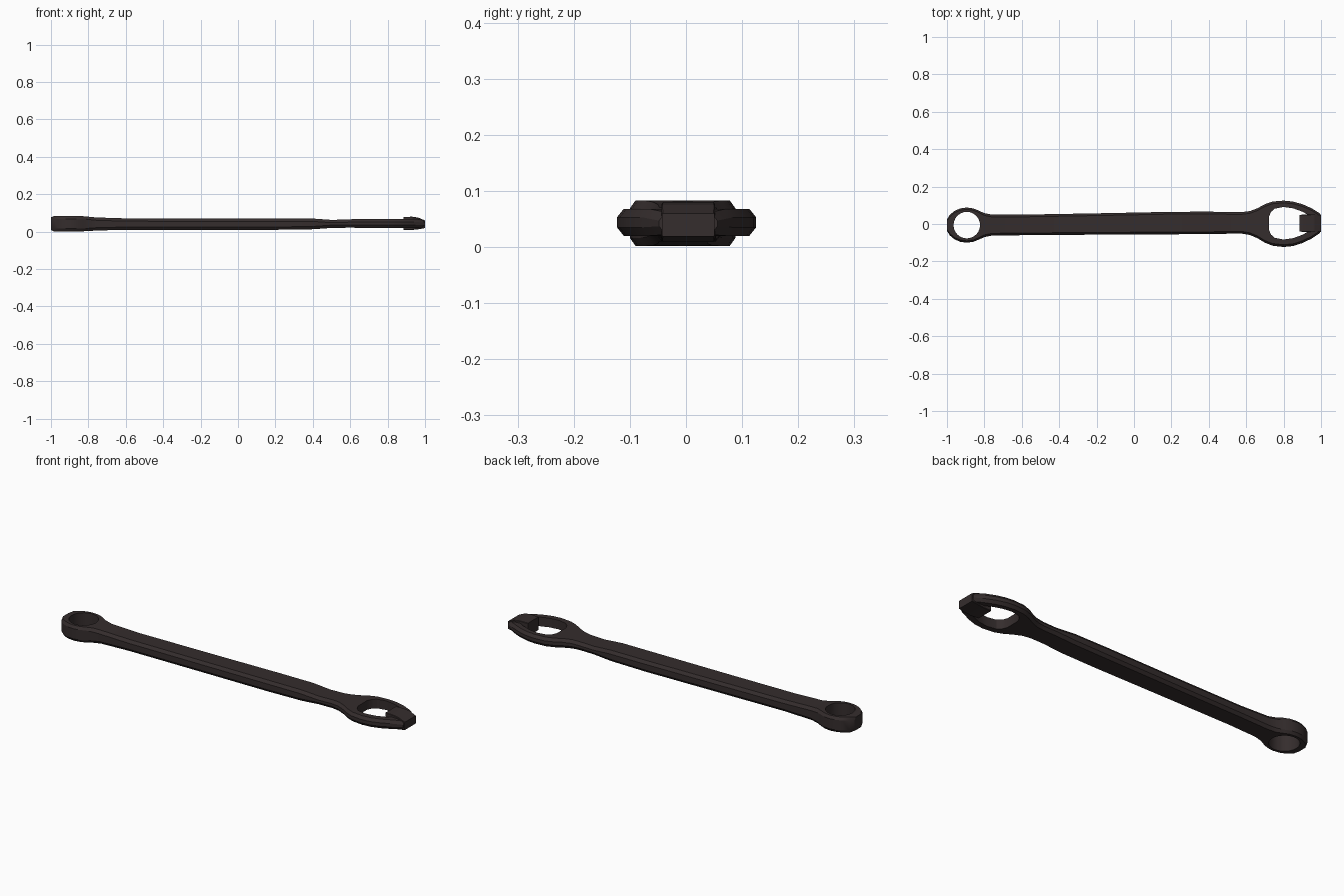
import bpy, bmesh, math

if "Cube" in bpy.data.objects:
    bpy.data.objects.remove(bpy.data.objects["Cube"])

steel = bpy.data.materials.new("dark brown steel")
steel.diffuse_color = (0.035, 0.026, 0.026, 1)
steel.use_nodes = True
steel.node_tree.nodes["Principled BSDF"].inputs["Base Color"].default_value = steel.diffuse_color


def loft(name, sections):
    """Skin a row of closed sections, each a list of points."""
    bm = bmesh.new()
    rings = [[bm.verts.new(p) for p in s] for s in sections]
    n = len(rings[0])
    for a, b in zip(rings, rings[1:]):
        for i in range(n):
            j = (i + 1) % n
            bm.faces.new((a[i], a[j], b[j], b[i]))
    bm.faces.new(rings[0])
    bm.faces.new(rings[-1])
    bmesh.ops.recalc_face_normals(bm, faces=bm.faces)
    me = bpy.data.meshes.new(name)
    bm.to_mesh(me)
    bm.free()
    ob = bpy.data.objects.new(name, me)
    bpy.context.collection.objects.link(ob)
    me.materials.append(steel)
    return ob


def section(x, yc, w, z0, z1, cy=0.012, cz=0.015):
    """Chamfered rectangle across the x axis."""
    cy = min(cy, w * 0.6)
    return [(x, yc - w + cy, z0), (x, yc + w - cy, z0), (x, yc + w, z0 + cz), (x, yc + w, z1 - cz),
            (x, yc + w - cy, z1), (x, yc - w + cy, z1), (x, yc - w, z1 - cz), (x, yc - w, z0 + cz)]


def cut(target, outline, name):
    """Cut a vertical hole with the given plan outline."""
    c = loft(name, [[(x, y, z) for x, y in outline] for z in (-0.1, 0.2)])
    m = target.modifiers.new(name, 'BOOLEAN')
    m.operation = 'DIFFERENCE'
    m.solver = 'EXACT'
    m.object = c
    c.hide_render = True
    c.hide_viewport = True
    return c


def smooth(ob, angle=28):
    bpy.ops.object.select_all(action='DESELECT')
    bpy.context.view_layer.objects.active = ob
    ob.select_set(True)
    bpy.ops.object.shade_smooth_by_angle(angle=math.radians(angle))


# Ring end, handle and jaw in one loft
stations = []
for d in (20, 36, 54, 72, 90, 108, 124):
    a = math.radians(d)
    edge = 0.006 if d == 20 else 0
    stations.append(section(-0.894 - 0.112 * math.cos(a), -0.006, 0.094 * math.sin(a),
                            0.002 + edge, 0.083 - edge, 0.010, 0.014))
for x, yc, w, z0, z1 in [
        (-0.80, -0.006, 0.064, 0.003, 0.080), (-0.76, -0.006, 0.056, 0.006, 0.076),
        (-0.60, -0.005, 0.055, 0.010, 0.071), (-0.2, 0.000, 0.057, 0.010, 0.070),
        (0.2, 0.005, 0.060, 0.010, 0.070), (0.40, 0.006, 0.060, 0.013, 0.070),
        (0.50, 0.006, 0.058, 0.020, 0.063), (0.58, 0.006, 0.058, 0.021, 0.065),
        (0.62, 0.005, 0.064, 0.021, 0.067), (0.66, 0.004, 0.080, 0.020, 0.068),
        (0.70, 0.003, 0.103, 0.020, 0.068), (0.74, 0.002, 0.118, 0.020, 0.068),
        (0.80, 0.001, 0.124, 0.020, 0.068), (0.85, 0.001, 0.119, 0.020, 0.068),
        (0.90, 0.002, 0.104, 0.020, 0.068), (0.95, 0.003, 0.081, 0.020, 0.068),
        (0.995, 0.004, 0.052, 0.022, 0.062)]:
    stations.append(section(x, yc, w, z0, z1))
body = loft("wrench_body", stations)

# Round hole in the ring
ring = [(-0.894 + 0.071 * math.cos(i * math.tau / 24), -0.006 + 0.071 * math.sin(i * math.tau / 24))
        for i in range(24)]
cutters = [cut(body, ring, "ring_hole_cutter")]

# Long eye opening in the jaw
half = [(0.722, 0.035), (0.732, 0.060), (0.752, 0.078), (0.80, 0.087), (0.85, 0.080),
        (0.90, 0.062), (0.94, 0.040)]
eye = half + [(x, -y) for x, y in reversed(half)]
cutters.append(cut(body, [(x, y + 0.004) for x, y in eye], "eye_hole_cutter"))

# Apply the cuts and discard the cutters
dg = bpy.context.evaluated_depsgraph_get()
me = bpy.data.meshes.new_from_object(body.evaluated_get(dg))
body.modifiers.clear()
body.data = me
for c in cutters:
    bpy.data.objects.remove(c)
smooth(body)

# Tapered block in the jaw tip
block = loft("jaw_tip_block", [section(x, 0.004, w, z0, z1, 0.002, 0.002) for x, w, z0, z1 in [
    (0.886, 0.045, 0.010, 0.079), (0.930, 0.047, 0.009, 0.080),
    (0.965, 0.048, 0.013, 0.075), (1.0, 0.047, 0.019, 0.060)]])
smooth(block, 10)
